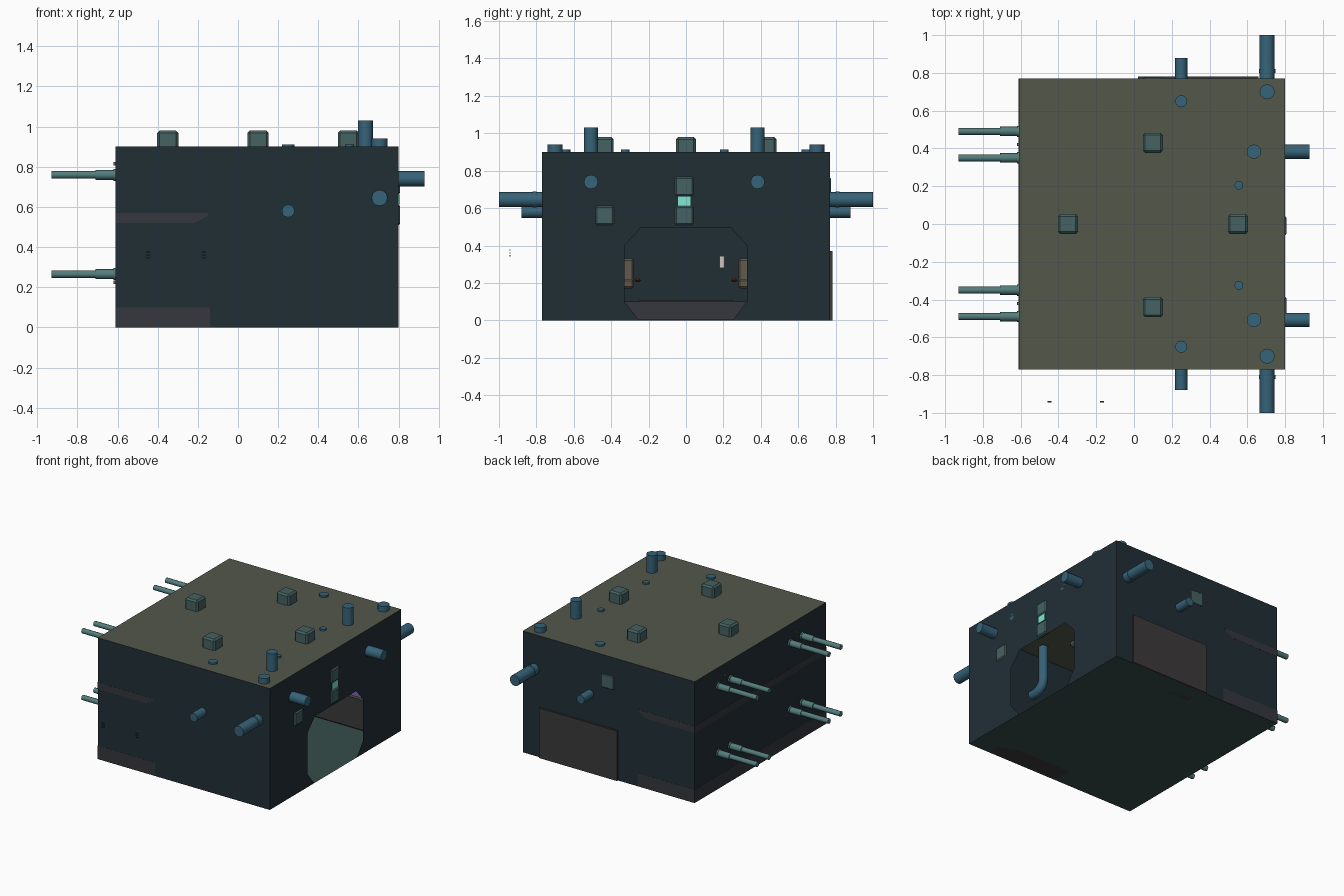
import bpy, bmesh, math
from mathutils import Vector

if "Cube" in bpy.data.objects:
    bpy.data.objects.remove(bpy.data.objects["Cube"])

X0, X1, Y, H = -0.61, 0.80, 0.77, 0.90


def mat(name, r, g, b):
    m = bpy.data.materials.new(name)
    m.diffuse_color = (r, g, b, 1)
    m.use_nodes = True
    m.node_tree.nodes["Principled BSDF"].inputs["Base Color"].default_value = m.diffuse_color
    return m


WALL = mat("wall_navy", .015, .028, .036)
ROOF = mat("ceiling_olive", .085, .095, .068)
FLOOR = mat("floor_teal", .036, .075, .068)
PIPE = mat("pipe_blue", .037, .125, .19)
LAMP = mat("lamp_teal", .06, .122, .122)
ROD = mat("rod_teal", .09, .205, .205)
GREY = mat("panel_grey", .045, .042, .043)
LEDGE = mat("ledge_grey", .035, .038, .048)
GLOW = mat("glow_cyan", .22, .79, .64)
PURPLE = mat("screen_purple", .09, .06, .2)
GREEN = mat("screen_green", .1, .55, .35)
SEAT = mat("seat_brown", .12, .1, .075)
RED = mat("red", .15, .02, .02)
WHITE = mat("white", .6, .55, .52)


def mesh_obj(name, verts, faces, m):
    me = bpy.data.meshes.new(name)
    me.from_pydata(verts, [], faces)
    ob = bpy.data.objects.new(name, me)
    bpy.context.collection.objects.link(ob)
    me.materials.append(m)
    return ob


def poly(name, verts, m):
    return mesh_obj(name, verts, [list(range(len(verts)))], m)


def box(name, lo, hi, m, bevel=0):
    bm = bmesh.new()
    bmesh.ops.create_cube(bm, size=1)
    for v in bm.verts:
        v.co = [lo[i] + (v.co[i] + .5) * (hi[i] - lo[i]) for i in range(3)]
    ob = mesh_obj(name, [], [], m)
    bm.to_mesh(ob.data)
    bm.free()
    if bevel:
        mod = ob.modifiers.new("bevel", 'BEVEL')
        mod.width, mod.segments = bevel, 1
    return ob


def prism_y(name, profile, y0, y1, m):
    n = len(profile)
    verts = [(x, y, z) for y in (y0, y1) for x, z in profile]
    faces = [list(range(n))[::-1], list(range(n, 2 * n))]
    faces += [[i, (i + 1) % n, n + (i + 1) % n, n + i] for i in range(n)]
    return mesh_obj(name, verts, faces, m)


def tube(name, pts, r, m, sides_res=4):
    cu = bpy.data.curves.new(name, 'CURVE')
    cu.dimensions = '3D'
    cu.bevel_depth, cu.bevel_resolution, cu.use_fill_caps = r, sides_res, True
    sp = cu.splines.new('POLY')
    sp.points.add(len(pts) - 1)
    for p, c in zip(sp.points, pts):
        p.co = (*c, 1)
    ob = bpy.data.objects.new(name, cu)
    bpy.context.collection.objects.link(ob)
    cu.materials.append(m)
    return ob


def elbow(name, top, corner_z, end, r, bend=.08):
    # drops from the ceiling, then turns through a wall
    top, end = Vector(top), Vector(end)
    c = Vector((top.x, top.y, corner_z))
    d = (end - c).normalized()
    up = Vector((0, 0, 1))
    arc = [c + bend * (up * (1 - math.sin(a)) + d * (1 - math.cos(a)))
           for a in [i * math.pi / 12 for i in range(7)]]
    return tube(name, [top] + arc + [end], r, PIPE)


# Room shell
poly("floor", [(X0, -Y, 0), (X1, -Y, 0), (X1, Y, 0), (X0, Y, 0)], FLOOR)
poly("ceiling", [(X0, -Y, H), (X1, -Y, H), (X1, Y, H), (X0, Y, H)], ROOF)
poly("front_wall", [(X0, -Y, 0), (X1, -Y, 0), (X1, -Y, H), (X0, -Y, H)], WALL)
poly("back_wall", [(X1, Y, 0), (X0, Y, 0), (X0, Y, H), (X1, Y, H)], WALL)
poly("left_wall", [(X0, Y, 0), (X0, -Y, 0), (X0, -Y, H), (X0, Y, H)], WALL)

# Right wall with the eight-sided doorway
door = [(-.25, 0), (-.33, .10), (-.33, .40), (-.24, .495),
        (.24, .495), (.325, .40), (.325, .10), (.25, 0)]
outline = [(-Y, 0)] + door + [(Y, 0), (Y, H), (-Y, H)]
poly("right_wall", [(X1, y, z) for y, z in outline], WALL)

# Raised platform, its grating, and the wall ledge around it
box("platform", (X0 - .001, -Y - .001, .002), (-.14, Y + .001, .10), LEDGE)
for i in range(8):
    x = -.17 - i * .025
    box("grating_slat", (x - .007, -.25, .10), (x + .007, .25, .106), GREY)
ledge = [(X0 - .001, .52), (-.22, .52), (-.15, .555), (-.15, .57), (X0 - .001, .57)]
for s, side in ((-1, "front"), (1, "back")):
    prism_y(side + "_ledge", ledge, s * (Y + .001), s * (Y - .07), LEDGE)
box("left_ledge", (X0 - .001, -Y + .07, .52), (X0 + .06, Y - .07, .57), LEDGE)

# Back panel
box("back_panel", (.02, Y - .01, 0), (.66, Y + .012, .37), GREY)

# Ceiling and wall lamps
for x, y in ((-.35, 0), (.10, .43), (.10, -.44), (.55, 0)):
    box("ceiling_lamp", (x - .053, y - .053, .87), (x + .053, y + .053, .98), LAMP, .012)
for y, z in ((-.435, .56), (-.01, .56), (-.01, .715)):
    box("right_wall_lamp", (.77, y - .052, z - .052), (.808, y + .052, z + .052), LAMP, .01)
box("lamp_glow", (.775, -.042, .612), (.804, .024, .663), GLOW)
box("back_wall_lamp", (.05, Y - .03, .66), (.15, Y + .006, .76), LAMP, .005)

# Pipes from the ceiling through the side walls
for s in (-1, 1):
    elbow("large_side_pipe", (.705, s * .70, .94), .645, (.705, s * 1.0, .645), .04, .06)
    tube("pipe_collar", [(.705, s * .80, .645), (.705, s * .82, .645)], .043, PIPE)
    elbow("small_side_pipe", (.25, s * .65, .912), .58, (.25, s * .88, .58), .032)
for y in (.383, -.508):
    elbow("right_wall_pipe", (.635, y, 1.03), .74, (.93, y, .74), .038)
for y in (.205, -.325):
    elbow("thin_pipe", (.555, y, .912), .79, (X1, y, .79), .023, .05)

# Rods through the left wall
for y in (-.49, -.35, .35, .49):
    for z in (.265, .76):
        tube("rod_flange", [(-.55, y, z), (-.62, y, z)], .03, ROD, 2)
        tube("rod_sleeve", [(-.55, y, z), (-.71, y, z)], .025, ROD, 2)
        tube("rod", [(-.70, y, z), (-.93, y, z)], .019, ROD, 2)
for y in (-.42, .42):
    for z in (.225, .815):
        box("wall_stud", (-.62, y - .008, z - .008), (-.59, y + .008, z + .008), SEAT)

# Seats on the platform
for s in (-1, 1):
    def part(name, x0, x1, y0, y1, z0, z1, m):
        a, b = sorted((s * y0, s * y1))
        box(name, (x0, a, z0), (x1, b, z1), m, .01)
    part("seat_base", -.40, -.28, .33, .43, .10, .17, GREY)
    part("seat", -.44, -.22, .28, .48, .17, .22, SEAT)
    part("seat_back", -.48, -.43, .28, .48, .18, .33, SEAT)
    part("armrest", -.42, -.28, .24, .275, .205, .225, RED)

# Sloped consoles against the side walls
for s, side in ((-1, "front"), (1, "back")):
    y0, y1 = s * (Y - .005), s * (Y - .16)
    box(side + "_console", (.04, min(y0, y1), 0), (.64, max(y0, y1), .24), GREY, .01)
    for i, m in enumerate((PURPLE, GREEN, PURPLE)):
        x = .08 + i * .18
        poly(side + "_console_screen", [(x, y1, .245), (x + .16, y1, .245),
                                        (x + .16, y0, .36), (x, y0, .36)], m)

# Left wall switch and loose studs outside the front
box("wall_switch", (X0 + .002, .18, .28), (X0 + .012, .205, .345), WHITE)
for x in (-.447, -.17):
    for z in (.345, .36, .375):
        box("outer_stud", (x - .011, -.945, z - .003), (x + .011, -.938, z + .003), GREY)
